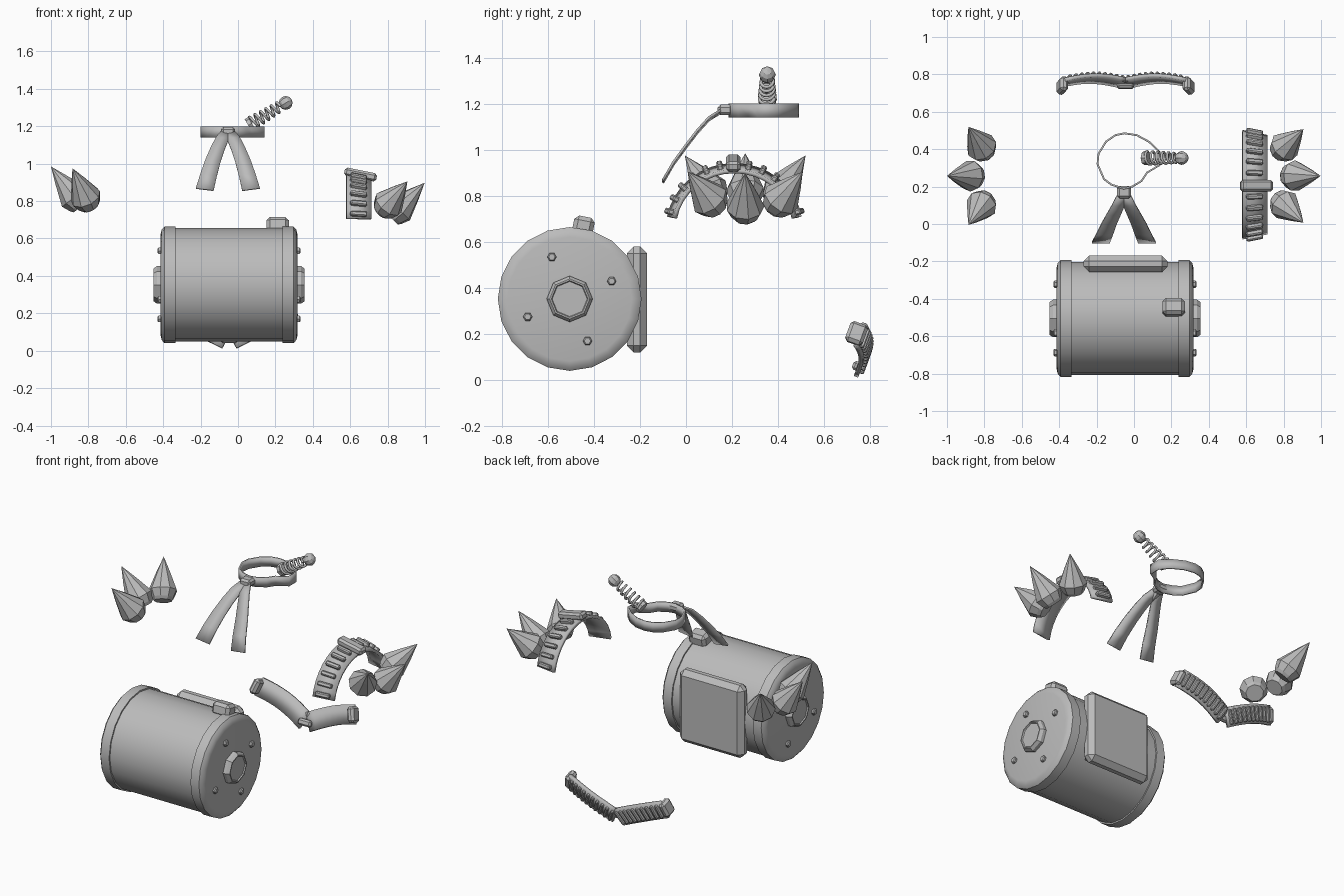
import bpy, bmesh, math
from mathutils import Vector, Matrix

cube = bpy.data.objects.get("Cube")
if cube:
    bpy.data.objects.remove(cube, do_unlink=True)

GREY = (0.5, 0.5, 0.5, 1)
grey = bpy.data.materials.new("plain grey")
grey.use_nodes = True
grey.diffuse_color = GREY
grey.node_tree.nodes["Principled BSDF"].inputs["Base Color"].default_value = GREY


def finish(name, bm, smooth=False):
    bmesh.ops.remove_doubles(bm, verts=bm.verts, dist=1e-5)
    bmesh.ops.recalc_face_normals(bm, faces=bm.faces)
    mesh = bpy.data.meshes.new(name)
    bm.to_mesh(mesh)
    bm.free()
    mesh.materials.append(grey)
    obj = bpy.data.objects.new(name, mesh)
    bpy.context.collection.objects.link(obj)
    if smooth:
        bpy.ops.object.select_all(action='DESELECT')
        obj.select_set(True)
        bpy.context.view_layer.objects.active = obj
        bpy.ops.object.shade_smooth_by_angle(angle=math.radians(32))
    return obj


def rot(x=0, y=0):
    return Matrix.Rotation(x, 3, 'X') @ Matrix.Rotation(y, 3, 'Y')


def box(name, centre, size, turn=None, bevel=0.006):
    bm = bmesh.new()
    bmesh.ops.create_cube(bm, size=1)
    bmesh.ops.scale(bm, vec=size, verts=bm.verts)
    bmesh.ops.bevel(bm, geom=bm.edges[:], offset=bevel, segments=1, affect='EDGES')
    turn = turn or Matrix.Identity(3)
    bmesh.ops.transform(bm, matrix=Matrix.Translation(centre) @ turn.to_4x4(), verts=bm.verts)
    return finish(name, bm)


def lathe(name, profile, origin, axis, sides, smooth=False):
    """Spin (distance along axis, radius) pairs around an axis."""
    bm = bmesh.new()
    turn = Vector(axis).to_track_quat('Z', 'Y').to_matrix()
    rings = []
    for along, radius in profile:
        ring = []
        for i in range(sides):
            a = math.tau * i / sides
            p = Vector((radius * math.cos(a), radius * math.sin(a), along))
            ring.append(bm.verts.new(Vector(origin) + turn @ p))
        rings.append(ring)
    for low, high in zip(rings, rings[1:]):
        for i in range(sides):
            j = (i + 1) % sides
            bm.faces.new((low[i], low[j], high[j], high[i]))
    return finish(name, bm, smooth)


def band(name, path, across, thickness, closed=False, smooth=True):
    """Flat strip along a path; across gives the full width vector per point."""
    bm = bmesh.new()
    rows = [(bm.verts.new(Vector(p) - Vector(w) / 2), bm.verts.new(Vector(p) + Vector(w) / 2))
            for p, w in zip(path, across)]
    following = rows[1:] + (rows[:1] if closed else [])
    for a, b in zip(rows, following):
        bm.faces.new((a[0], b[0], b[1], a[1]))
    obj = finish(name, bm, smooth)
    solid = obj.modifiers.new("thickness", 'SOLIDIFY')
    solid.thickness = thickness
    solid.offset = 0
    return obj


# Drum with raised rims
MID = Vector((-0.048, -0.505, 0.352))
half = [(0.286, 0.303), (0.286, 0.312), (0.345, 0.312), (0.36, 0.295), (0.366, 0.27), (0.366, 0)]
lathe("drum", [(-s, r) for s, r in reversed(half)] + half, MID, (1, 0, 0), 20, True)

# Hubs and bolts on both drum ends
hub = [(-0.01, 0.1), (0.02, 0.1), (0.038, 0.087), (0.038, 0.08), (0.031, 0.076), (0.031, 0)]
bolt = [(-0.01, 0.02), (0.01, 0.02), (0.016, 0.014), (0.016, 0)]
for side, label in ((1, "left"), (-1, "right")):
    end = MID + Vector((side * 0.366, 0, 0))
    lathe(label + "_hub", hub, end, (side, 0, 0), 8)
    for k in range(4):
        a = math.radians(23 + 90 * k)
        spot = end + 0.198 * Vector((0, math.cos(a), math.sin(a)))
        lathe(f"{label}_bolt_{k + 1}", bolt, spot, (side, 0, 0), 6)

# Drum fittings
box("drum_cap", (0.212, -0.445, 0.67), (0.12, 0.09, 0.08), rot(-0.2), 0.018)
box("back_plate", (-0.045, -0.213, 0.35), (0.45, 0.088, 0.46), bevel=0.03)

# Headband ring
outline = [(-.055, .19), (-.12, .21), (-.16, .24), (-.195, .32), (-.19, .375), (-.15, .44),
           (-.10, .475), (-.05, .485), (.015, .475), (.08, .44), (.137, .385), (.137, .315),
           (.07, .275), (.04, .23), (-.01, .2)]
band("headband", [(x, y, 1.17) for x, y in outline], [(0, 0, 0.06)] * len(outline), 0.01, True)
box("headband_knot", (-0.053, 0.17, 1.173), (0.075, 0.065, 0.045), bevel=0.012)

# Two ribbon tails falling from the knot
tail = [(0.0, 0.165, 1.175), (0.03, 0.1, 1.135), (0.055, 0.05, 1.08),
        (0.08, 0.0, 1.015), (0.103, -0.055, 0.94), (0.124, -0.1, 0.862)]
for side, label in ((1, "left"), (-1, "right")):
    path = [(-0.054 + side * x, y, z) for x, y, z in tail]
    widths = [(0.06 + 0.007 * i, 0, side * 0.012) for i in range(len(tail))]
    band(label + "_ribbon", path, widths, 0.01)

# Coil spring with a ball on its end
start, ball = Vector((0.055, 0.353, 1.205)), Vector((0.255, 0.353, 1.325))
axis = (ball - start).normalized()
turn = axis.to_track_quat('Z', 'Y').to_matrix()
curve = bpy.data.curves.new("spring", 'CURVE')
curve.dimensions = '3D'
curve.bevel_depth = 0.0075
curve.bevel_resolution = 1
curve.use_fill_caps = True
coil = curve.splines.new('POLY')
steps = 72
coil.points.add(steps)
for i, point in enumerate(coil.points):
    t = i / steps
    a = math.tau * 5.5 * t
    r = 0.036 - 0.01 * t
    p = start + turn @ Vector((r * math.cos(a), r * math.sin(a), 0.02 + 0.18 * t))
    point.co = (*p, 1)
curve.materials.append(grey)
bpy.context.collection.objects.link(bpy.data.objects.new("spring", curve))
lathe("spring_base", [(0, 0), (0, .038), (.022, .038), (.022, 0)], start, axis, 8)
globe = [(-0.037 * math.cos(math.pi * i / 6), 0.037 * math.sin(math.pi * i / 6)) for i in range(7)]
lathe("spring_ball", globe, ball, axis, 8)


# Spike clusters: tip, then centre of the widest ring
def spike(name, tip, wide):
    tip, wide = Vector(tip), Vector(wide)
    length = (tip - wide).length
    lathe(name, [(-0.062, 0), (-0.062, 0.052), (-0.045, 0.065), (0, 0.084),
                 (length * 0.55, 0.04), (length, 0)], wide, tip - wide, 9)


for side, label in ((1, "back"), (-1, "front")):
    y_tip, y_wide = 0.257 + side * 0.25, 0.257 + side * 0.155
    spike("left_spike_" + label, (0.906, y_tip, 0.905), (0.805, y_wide, 0.785))
    spike("right_spike_" + label, (-0.885, y_tip + side * 0.012, 0.975), (-0.815, y_wide, 0.82))
spike("left_spike_middle", (0.998, 0.257, 0.898), (0.86, 0.257, 0.755))
spike("right_spike_middle", (-1.0, 0.257, 0.985), (-0.875, 0.257, 0.82))


# Arched strap with bar studs and a buckle
def arch(a, lift=0.0):
    return Vector((0.645, 0.21 + (0.275 + lift) * math.sin(a), 0.66 + (0.26 + lift) * math.cos(a)))


limit = math.radians(80)
angles = [limit * (i / 8 - 1) for i in range(17)]
band("arched_strap", [arch(a) for a in angles], [rot(-a, 0.2) @ Vector((0.135, 0, 0)) for a in angles], 0.018)
for i in range(-6, 7):
    if i:
        a = limit * i / 6.4
        box(f"arch_stud_{i + 7}", arch(a, 0.017), (0.09, 0.026, 0.028), rot(-a, 0.2))
box("arch_buckle", (0.655, 0.205, 0.942), (0.175, 0.062, 0.045), rot(0, 0.2), 0.012)

# Low belt: two studded arms meeting in a shallow V
def arm_point(side, t):
    return Vector((-0.046 + side * (0.012 + 0.325 * t),
                   0.755 + 0.022 * math.sin(math.pi * t),
                   0.062 + 0.17 * t - 0.035 * t * t))


for side, label in ((1, "left"), (-1, "right")):
    def lean(t):
        return rot(-0.35, -side * math.atan((0.17 - 0.07 * t) / 0.325))

    ts = [i / 8 for i in range(9)]
    band(label + "_belt_arm", [arm_point(side, t) for t in ts],
         [lean(t) @ Vector((0, 0, 0.115)) for t in ts], 0.02)
    for k in range(10):
        t = 0.06 + 0.094 * k
        spot = arm_point(side, t) + lean(t) @ Vector((0, 0.015, 0))
        box(f"{label}_belt_stud_{k + 1}", spot, (0.018, 0.024, 0.09), lean(t), 0.005)
    box(label + "_belt_clip", arm_point(side, 1) + Vector((0, -0.015, 0.005)),
        (0.045, 0.08, 0.095), lean(1), 0.014)
box("belt_buckle", (-0.046, 0.738, 0.062), (0.09, 0.03, 0.04), rot(-0.35), 0.01)
